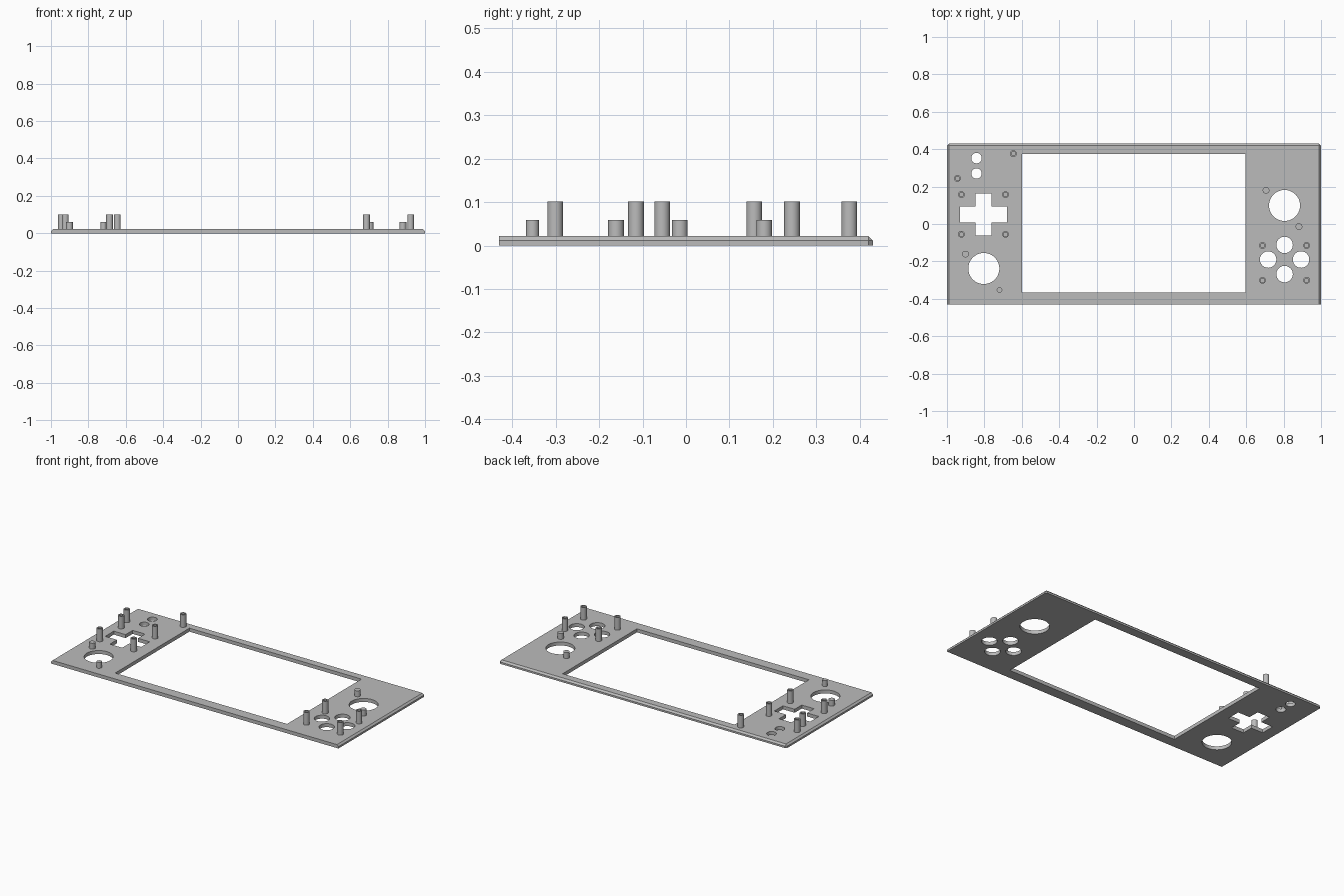
import bpy
import bmesh
from math import cos, sin, tau

default = bpy.data.objects.get("Cube")
if default:
    bpy.data.objects.remove(default, do_unlink=True)

HALF_X, HALF_Y, THICK = 1.0, 0.43, 0.022
CHAMFER = 0.0105

grey = bpy.data.materials.new("plain_grey")
grey.use_nodes = True
grey.diffuse_color = (0.5, 0.5, 0.5, 1)
grey.node_tree.nodes["Principled BSDF"].inputs["Base Color"].default_value = grey.diffuse_color


def make_object(name, bm):
    bmesh.ops.recalc_face_normals(bm, faces=bm.faces)
    mesh = bpy.data.meshes.new(name)
    bm.to_mesh(mesh)
    bm.free()
    mesh.materials.append(grey)
    obj = bpy.data.objects.new(name, mesh)
    bpy.context.collection.objects.link(obj)
    return obj


def smooth(obj):
    bpy.ops.object.select_all(action="DESELECT")
    obj.select_set(True)
    bpy.context.view_layer.objects.active = obj
    bpy.ops.object.shade_smooth_by_angle(angle=0.6)


def circle(x, y, r, n=48):
    return [(x + r * cos(tau * i / n), y + r * sin(tau * i / n)) for i in range(n)]


def rectangle(x0, x1, y0, y1):
    return [(x0, y0), (x1, y0), (x1, y1), (x0, y1)]


def cross(x, y, long_x, long_y, w):
    quarter = [(long_x, w), (w, w), (w, long_y)]
    pts = quarter + [(-a, b) for a, b in reversed(quarter)]
    pts += [(-a, -b) for a, b in pts]
    return [(x + a, y + b) for a, b in pts]


def add_prism(bm, outline, z0, z1):
    face = bm.faces.new([bm.verts.new((x, y, z0)) for x, y in outline])
    top = bmesh.ops.extrude_face_region(bm, geom=[face])["geom"]
    verts = [v for v in top if isinstance(v, bmesh.types.BMVert)]
    bmesh.ops.translate(bm, verts=verts, vec=(0, 0, z1 - z0))


# Faceplate: chamfered along the top on the sides and back, and at the back corners
bm = bmesh.new()
add_prism(bm, rectangle(-HALF_X, HALF_X, -HALF_Y, HALF_Y), 0, THICK)
edges = []
for e in bm.edges:
    mid = (e.verts[0].co + e.verts[1].co) / 2
    upper_rim = mid.z > THICK * 0.9 and mid.y > -HALF_Y * 0.9
    back_corner = abs(mid.x) > HALF_X * 0.9 and mid.y > HALF_Y * 0.9
    if upper_rim or (back_corner and mid.z > 0.001):
        edges.append(e)
bmesh.ops.bevel(bm, geom=edges, offset=CHAMFER, segments=1, affect="EDGES", profile=0.5)
plate = make_object("faceplate", bm)

# Openings: screen, direction pad, sticks, four buttons, two small buttons
PAD = (-0.805, 0.051)
BUTTONS = (0.805, -0.19)
openings = [
    rectangle(-0.6, 0.597, -0.365, 0.374),
    cross(*PAD, 0.125, 0.113, 0.043),
    circle(-0.803, -0.238, 0.083),
    circle(0.805, 0.099, 0.083),
    circle(-0.842, 0.352, 0.028),
    circle(-0.842, 0.27, 0.028),
]
for dx, dy in ((1, 0), (-1, 0), (0, 1), (0, -1)):
    openings.append(circle(BUTTONS[0] + dx * 0.088, BUTTONS[1] + dy * 0.078, 0.044))
bm = bmesh.new()
for outline in openings:
    add_prism(bm, outline, -0.1, 0.1)
cutter = make_object("opening_cutter", bm)
cutter.hide_render = True

cut = plate.modifiers.new("openings", "BOOLEAN")
cut.operation = "DIFFERENCE"
cut.solver = "EXACT"
cut.object = cutter
bpy.context.view_layer.objects.active = plate
bpy.ops.object.modifier_apply(modifier=cut.name)
bpy.data.objects.remove(cutter, do_unlink=True)
smooth(plate)


def post(name, x, y, r, top, bore=0.0):
    """Round post on the plate, hollow when a bore radius is given."""
    base = THICK - 0.006
    bm = bmesh.new()
    if bore:
        n = 32
        rings = []
        for radius, z in ((r, base), (r, top), (bore, top), (bore, base)):
            rings.append([bm.verts.new((a, b, z)) for a, b in circle(x, y, radius, n)])
        for k in range(4):
            lo, hi = rings[k], rings[(k + 1) % 4]
            for i in range(n):
                j = (i + 1) % n
                bm.faces.new((lo[i], lo[j], hi[j], hi[i]))
    else:
        add_prism(bm, circle(x, y, r, 32), base, top)
    smooth(make_object(name, bm))


# Tall screw posts around the pad, the buttons and the upper corner
tall = [(-0.645, 0.376), (-0.944, 0.244)]
for sx in (-1, 1):
    for sy in (-1, 1):
        tall.append((PAD[0] + sx * 0.118, PAD[1] + sy * 0.106))
        tall.append((BUTTONS[0] + sx * 0.118, -0.208 + sy * 0.093))
for i, (x, y) in enumerate(tall):
    post(f"tall_post_{i + 1}", x, y, 0.018, 0.101, bore=0.011)

# Short solid posts beside the sticks
short = [(-0.901, -0.161, 0.018), (-0.719, -0.353, 0.015),
         (0.706, 0.18, 0.018), (0.882, -0.014, 0.018)]
for i, (x, y, r) in enumerate(short):
    post(f"short_post_{i + 1}", x, y, r, 0.059)
